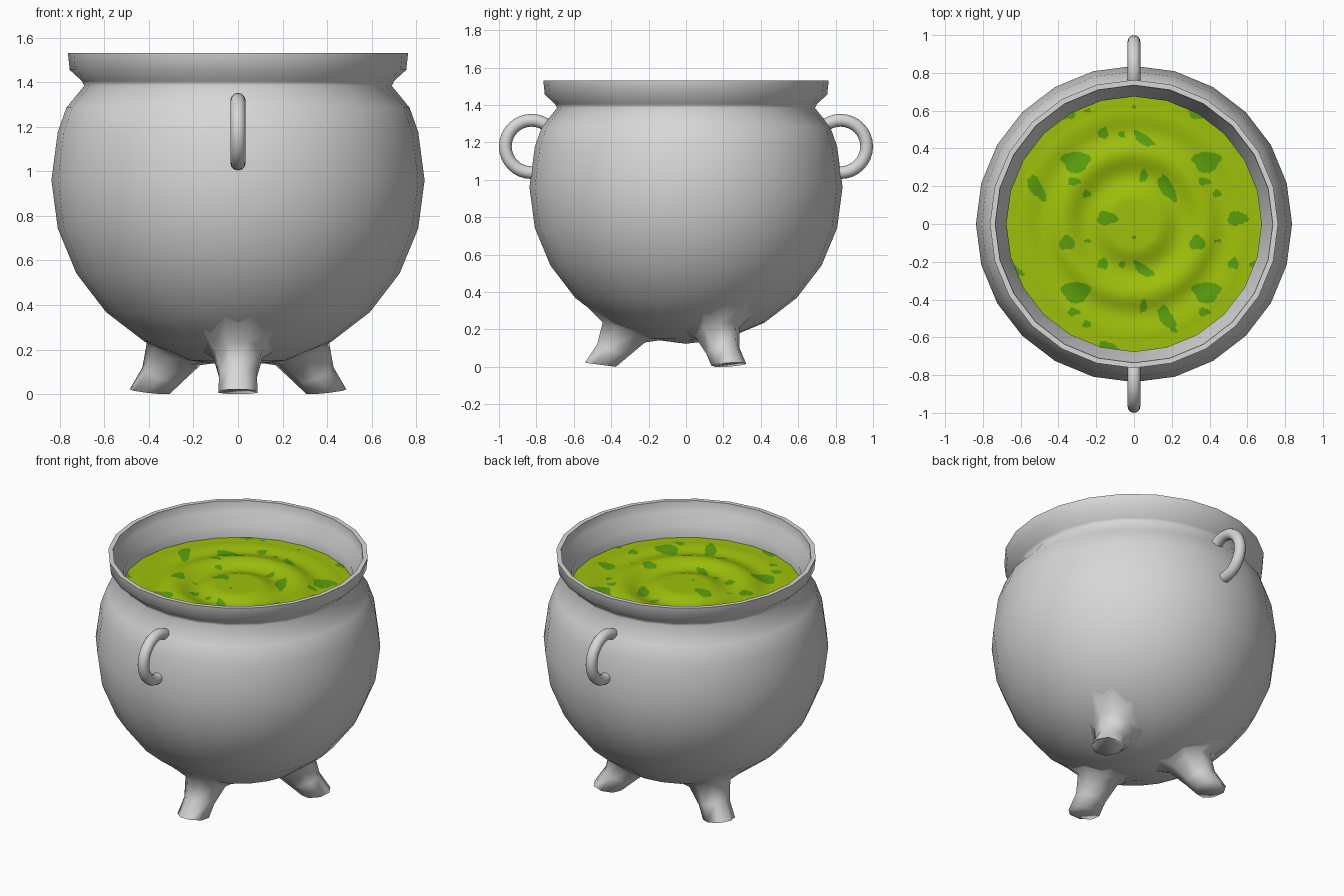
import bpy
from math import sin, cos, pi, radians, hypot, atan2
from mathutils import Vector

if "Cube" in bpy.data.objects:
    bpy.data.objects.remove(bpy.data.objects["Cube"])

def material(name, rgb):
    m = bpy.data.materials.new(name)
    m.diffuse_color = (*rgb, 1)
    m.use_nodes = True
    m.node_tree.nodes["Principled BSDF"].inputs["Base Color"].default_value = m.diffuse_color
    return m

iron = material("grey iron", (0.68, 0.68, 0.68))
brew = material("lime brew", (0.34, 0.53, 0.003))
moss = material("green blobs", (0.10, 0.34, 0.004))

def make(name, verts, faces, mats, angle):
    me = bpy.data.meshes.new(name)
    me.from_pydata(verts, [], faces)
    for m in mats:
        me.materials.append(m)
    ob = bpy.data.objects.new(name, me)
    bpy.context.collection.objects.link(ob)
    smooth(ob, angle)
    return ob

def smooth(ob, angle):
    bpy.ops.object.select_all(action='DESELECT')
    ob.select_set(True)
    bpy.context.view_layer.objects.active = ob
    bpy.ops.object.shade_smooth_by_angle(angle=radians(angle))

def loft(rings):
    """Quads between consecutive closed rings of equal size."""
    n = len(rings[0])
    verts = [p for r in rings for p in r]
    faces = [(i*n + j, i*n + (j+1) % n, (i+1)*n + (j+1) % n, (i+1)*n + j)
             for i in range(len(rings) - 1) for j in range(n)]
    return verts, faces

# Pot: a 24-sided sphere body with neck, flared rim and inner wall
R, CZ, N = 0.837, 0.96, 24
profile = [(R*cos(radians(a)), CZ + R*sin(radians(a))) for a in range(-75, 16, 15)]
profile += [(0.77, 1.285), (0.69, 1.383), (0.70, 1.405), (0.755, 1.455), (0.763, 1.53),
            (0.735, 1.53), (0.73, 1.465), (0.675, 1.395), (0.685, 1.27)]
rings = [[(r*cos(2*pi*j/N), r*sin(2*pi*j/N), z) for j in range(N)] for r, z in profile]
v, f = loft(rings)
v.append((0, 0, CZ - R))
f += [(len(v) - 1, (j+1) % N, j) for j in range(N)]
make("pot", v, f, [iron], 68)

# Legs: three flared feet, 120 degrees apart, blending out of the underside
# each station: outer (radius, z), inner (radius, z), half width
stations = [((0.57, 0.35), (0.13, 0.16), 0.15), ((0.445, 0.238), (0.22, 0.13), 0.11),
            ((0.475, 0.12), (0.315, 0.05), 0.084), ((0.54, 0.022), (0.375, 0.0), 0.088)]
centre = Vector((0, 0, CZ))
for k, name in enumerate(("front_leg", "right_leg", "left_leg")):
    d = radians(-90 + 120*k)
    rings = []
    for i, ((ro, zo), (ri, zi), w) in enumerate(stations):
        ring = []
        for j in range(8):
            t = 2*pi*(j + 0.5)/8
            c, s = cos(t)/cos(pi/8), sin(t)/cos(pi/8)
            r = (ro + ri)/2 + c*(ro - ri)/2
            z = (zo + zi)/2 + c*(zo - zi)/2
            p = Vector((r*cos(d) - s*w*sin(d), r*sin(d) + s*w*cos(d), z))
            if i == 0:  # root ring lies on the pot
                p = centre + (p - centre).normalized()*R*0.992
            ring.append(tuple(p))
        rings.append(ring[::-1])
    v, f = loft(rings)
    f.append(tuple(range(24, 32)))
    make(name, v, f, [iron], 110)

# Handles: a ring on the front and on the back
for side, name in ((-1, "front_handle"), (1, "back_handle")):
    bpy.ops.mesh.primitive_torus_add(major_segments=32, minor_segments=12, major_radius=0.14,
                                     minor_radius=0.034, location=(0, side*0.826, 1.178),
                                     rotation=(0, pi/2, 0))
    ob = bpy.context.object
    ob.name = name
    ob.data.materials.append(iron)
    smooth(ob, 60)

# Brew: rippled disc with green blobs that repeat on a square tile
TILE = 0.69
# blob: x, y, half length, half width, turn in degrees
blobs = [(-0.307, 0.33, 0.074, 0.056, 0), (-0.515, 0.19, 0.078, 0.034, -58),
         (-0.143, 0.03, 0.054, 0.036, 0), (-0.355, -0.1, 0.042, 0.038, 0),
         (-0.164, -0.21, 0.028, 0.03, 0), (-0.063, -0.215, 0.017, 0.017, 0),
         (0.05, -0.24, 0.062, 0.026, -35), (0.05, 0.255, 0.036, 0.02, 80),
         (-0.318, 0.225, 0.034, 0.02, 0), (-0.25, 0.16, 0.023, 0.02, 0),
         (-0.245, -0.09, 0.02, 0.008, 0), (0.0, -0.07, 0.012, 0.01, 0)]

def in_blob(x, y):
    for k, (bx, by, a, b, turn) in enumerate(blobs):
        dx = (x - bx + TILE/2) % TILE - TILE/2
        dy = (y - by + TILE/2) % TILE - TILE/2
        t = radians(turn)
        p, q = (dx*cos(t) + dy*sin(t))/a, (dy*cos(t) - dx*sin(t))/b
        ang = atan2(q, p)
        if hypot(p, q) < 1 + 0.12*sin(3*ang + k) + 0.05*sin(5*ang + 2*k):
            return True
    return False

def ripple(r):
    fade = min(1, max(0, (0.62 - r)/0.2))
    return 1.318 - 0.015*fade*cos(2*pi*max(r, 0.125)/0.25)

SEG, RINGS = 360, 120
rings = []
for i in range(1, RINGS + 1):
    ring = []
    for j in range(SEG):
        t = 2*pi*j/SEG
        edge = 0.68*cos(pi/N)/cos(t % (2*pi/N) - pi/N)
        r = edge*i/RINGS
        ring.append((r*cos(t), r*sin(t), ripple(r)))
    rings.append(ring)
v, f = loft(rings)
v.append((0, 0, ripple(0)))
f += [(len(v) - 1, (j+1) % SEG, j) for j in range(SEG)]
f = [q[::-1] for q in f]
ob = make("brew", v, f, [brew, moss], 60)
for p in ob.data.polygons:
    if p.normal.z < 0:
        p.flip()
    p.material_index = int(in_blob(p.center.x, p.center.y))
ob.data.update()
